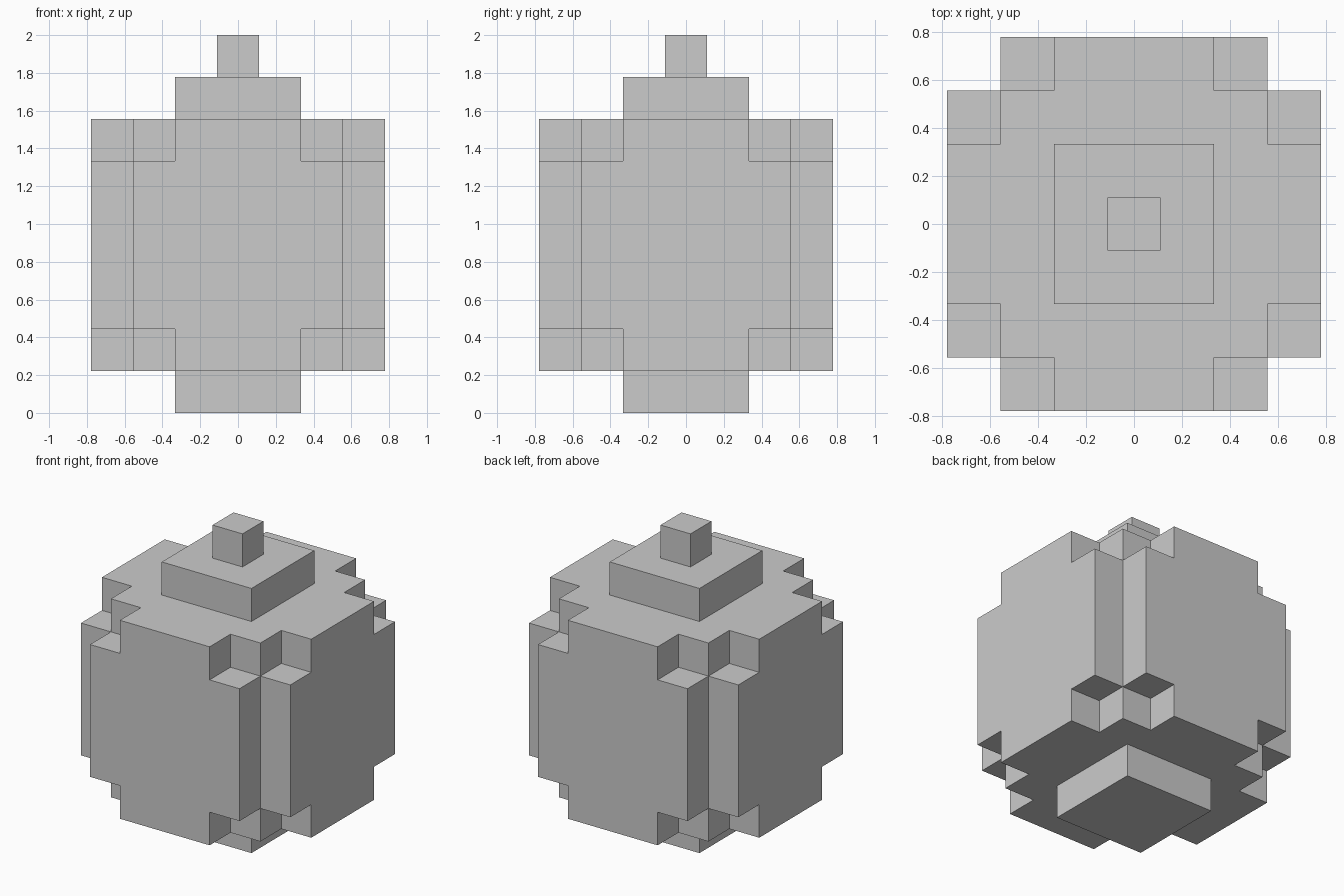
import bpy
import bmesh
import math
from mathutils import Vector

default = bpy.data.objects.get("Cube")
if default:
    bpy.data.objects.remove(default, do_unlink=True)

UNIT = 2 / 9  # edge of one block

grey = bpy.data.materials.new("plain_grey")
grey.use_nodes = True
grey.diffuse_color = (0.6, 0.6, 0.6, 1)
grey.node_tree.nodes["Principled BSDF"].inputs["Base Color"].default_value = (0.6, 0.6, 0.6, 1)


def slab(rx, ry, z0, z1):
    """Blocks within rx and ry of the axis, on layers z0 up to z1."""
    return {(x, y, z) for x in range(-rx, rx + 1)
            for y in range(-ry, ry + 1) for z in range(z0, z1)}


def cross(a, b, z0, z1):
    """Two crossed slabs with notched corners."""
    return slab(a, b, z0, z1) | slab(b, a, z0, z1)


# Stepped jar: foot, round body with notched rims, lid and knob
parts = {
    "foot": slab(1, 1, 0, 1),
    "body": cross(3, 1, 1, 7) | slab(2, 2, 1, 7) | cross(3, 2, 2, 6),
    "lid": slab(1, 1, 7, 8),
    "lid_knob": slab(0, 0, 8, 9),
}
solid = set().union(*parts.values())


def build(name, blocks):
    """Outer skin of the blocks, with flat areas merged."""
    bm = bmesh.new()
    for block in blocks:
        centre = Vector(block) + Vector((0, 0, 0.5))
        for axis in range(3):
            for sign in (-1, 1):
                n = Vector((0, 0, 0))
                n[axis] = sign
                if tuple(int(c) for c in Vector(block) + n) in solid:
                    continue
                u = Vector((0, 0, 0))
                u[(axis + 1) % 3] = 0.5
                v = n.cross(u)
                mid = centre + n / 2
                bm.faces.new([bm.verts.new((mid + p) * UNIT)
                              for p in (-u - v, u - v, u + v, v - u)])
    bmesh.ops.remove_doubles(bm, verts=bm.verts[:], dist=0.001)
    bmesh.ops.dissolve_limit(bm, angle_limit=math.radians(1),
                             verts=bm.verts[:], edges=bm.edges[:])
    mesh = bpy.data.meshes.new(name)
    bm.to_mesh(mesh)
    bm.free()
    mesh.materials.append(grey)
    bpy.context.collection.objects.link(bpy.data.objects.new(name, mesh))


for part, blocks in parts.items():
    build(part, blocks)
